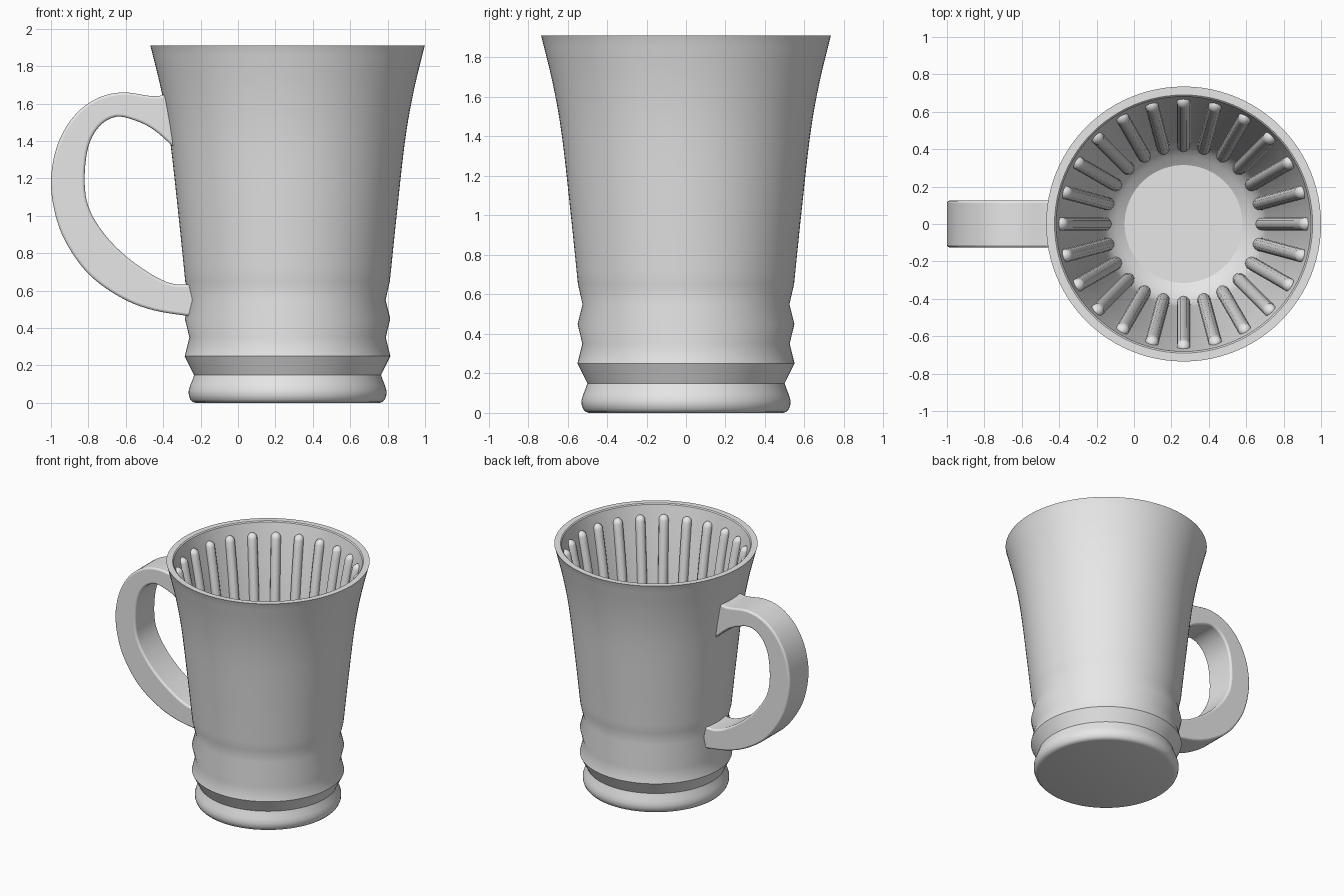
import bpy, bmesh, math
from mathutils import Vector

if "Cube" in bpy.data.objects:
    bpy.data.objects.remove(bpy.data.objects["Cube"], do_unlink=True)

CUP_X = 0.265      # axis of the cup
SEGMENTS = 96
RIBS = 24

grey = bpy.data.materials.new("plain grey")
grey.use_nodes = True
grey.diffuse_color = (0.8, 0.8, 0.8, 1)
grey.node_tree.nodes["Principled BSDF"].inputs["Base Color"].default_value = (0.8, 0.8, 0.8, 1)


def finish(bm, name, angle=33):
    bmesh.ops.recalc_face_normals(bm, faces=bm.faces)
    mesh = bpy.data.meshes.new(name)
    bm.to_mesh(mesh)
    bm.free()
    mesh.materials.append(grey)
    obj = bpy.data.objects.new(name, mesh)
    bpy.context.collection.objects.link(obj)
    bpy.ops.object.select_all(action='DESELECT')
    obj.select_set(True)
    bpy.context.view_layer.objects.active = obj
    bpy.ops.object.shade_smooth_by_angle(angle=math.radians(angle))
    return obj


def smooth_path(points, steps=5):
    """Catmull-Rom curve through the points."""
    pts = [Vector(p) for p in points]
    pts = [2 * pts[0] - pts[1]] + pts + [2 * pts[-1] - pts[-2]]
    out = []
    for a, b, c, d in zip(pts, pts[1:], pts[2:], pts[3:]):
        for i in range(steps):
            t = i / steps
            out.append(0.5 * (2 * b + (c - a) * t + (2 * a - 5 * b + 4 * c - d) * t ** 2
                              + (3 * b - a - 3 * c + d) * t ** 3))
    return out + [pts[-2]]


def loft(bm, rings):
    """Join closed rings of equal size and cap both ends."""
    loops = [[bm.verts.new(p) for p in ring] for ring in rings]
    n = len(loops[0])
    for low, high in zip(loops, loops[1:]):
        for i in range(n):
            j = (i + 1) % n
            bm.faces.new((low[i], low[j], high[j], high[i]))
    bm.faces.new(loops[0][::-1])
    bm.faces.new(loops[-1])


# Cup: foot, bands and flared outside, then rim and inside down to the floor
foot = [(0.49, 0), (0.508, 0.005), (0.52, 0.018), (0.528, 0.04), (0.529, 0.065),
        (0.52, 0.095), (0.508, 0.125), (0.5, 0.15)]
bands = [(0.55, 0.25), (0.525, 0.35), (0.549, 0.45), (0.524, 0.55)]
outside = smooth_path([(0.547, 0.65), (0.583, 1.0), (0.628, 1.4), (0.673, 1.66), (0.732, 1.905)])
rim = [(0.735, 1.912), (0.69, 1.912), (0.682, 1.905)]
inside = smooth_path([(0.66, 1.8), (0.605, 1.5), (0.53, 1.0), (0.46, 0.5), (0.44, 0.36)])
bowl = [(0.425, 0.305), (0.4, 0.265), (0.36, 0.23), (0.315, 0.2)]
profile = foot + bands + [tuple(p) for p in outside] + rim + [tuple(p) for p in inside] + bowl


def ring(r, z):
    turn = [math.tau * i / SEGMENTS for i in range(SEGMENTS)]
    return [(CUP_X + r * math.cos(a), r * math.sin(a), z) for a in turn]


bm = bmesh.new()
loft(bm, [ring(r, z) for r, z in profile])
finish(bm, "cup_body")

# Ribs: round bars with domed tops running down the inside wall
bar = 0.036
path = [Vector((p[0] - 0.008, 0, p[1])) for p in inside]
up = (path[0] - path[1]).normalized()
stations = [(path[0] + up * bar * math.sin(t), bar * math.cos(t))
            for t in (1.45, 1.1, 0.7, 0.35)] + [(p, bar) for p in path]
stations.append((Vector((0.42, 0, 0.24)), bar))
bm = bmesh.new()
for k in range(RIBS):
    a = math.tau * k / RIBS
    out = Vector((math.cos(a), math.sin(a), 0))
    side = Vector((-math.sin(a), math.cos(a), 0))
    rings = []
    for c, r in stations:
        centre = out * c.x + Vector((CUP_X, 0, c.z))
        rings.append([centre + out * r * math.cos(t) + side * r * math.sin(t)
                      for t in (math.tau * i / 12 for i in range(12))])
    loft(bm, rings)
finish(bm, "inner_ribs", 40)

# Handle: rectangular section between an outer and an inner curve
outer = smooth_path([(-0.385, 1.648), (-0.46, 1.64), (-0.62, 1.66), (-0.76, 1.625), (-0.88, 1.53),
                     (-0.965, 1.38), (-1.0, 1.19), (-0.975, 1.0), (-0.91, 0.84), (-0.79, 0.68),
                     (-0.62, 0.56), (-0.45, 0.495), (-0.235, 0.46)])
inner = smooth_path([(-0.335, 1.36), (-0.45, 1.46), (-0.55, 1.51), (-0.65, 1.53), (-0.74, 1.48),
                     (-0.80, 1.37), (-0.82, 1.2), (-0.80, 1.05), (-0.72, 0.91), (-0.6, 0.785),
                     (-0.45, 0.68), (-0.34, 0.635), (-0.235, 0.635)])
w = 0.125
bm = bmesh.new()
loft(bm, [[(o.x, -w, o.y), (o.x, w, o.y), (i.x, w, i.y), (i.x, -w, i.y)]
          for o, i in zip(outer, inner)])
handle = finish(bm, "handle", 40)
bevel = handle.modifiers.new("soft_edges", 'BEVEL')
bevel.width = 0.015
bevel.segments = 3
bevel.limit_method = 'ANGLE'
bevel.angle_limit = math.radians(50)
handle.modifiers.move(len(handle.modifiers) - 1, 0)
